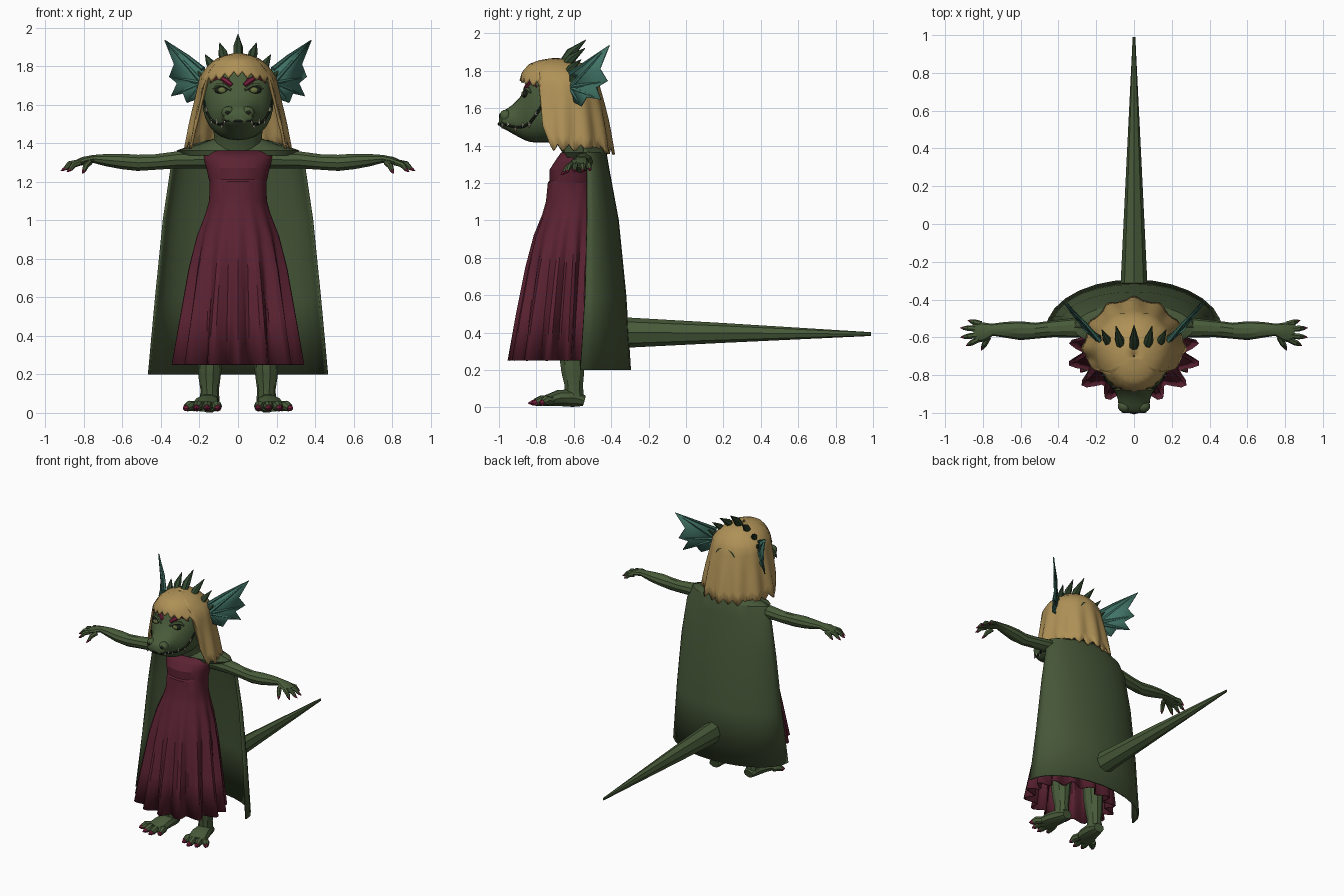
import bpy, bmesh, math
from mathutils import Vector
from mathutils.bvhtree import BVHTree

if "Cube" in bpy.data.objects:
    bpy.data.objects.remove(bpy.data.objects["Cube"])

def material(name, rgb):
    m = bpy.data.materials.new(name)
    m.diffuse_color = (*rgb, 1)
    m.use_nodes = True
    m.node_tree.nodes["Principled BSDF"].inputs["Base Color"].default_value = m.diffuse_color
    return m

SKIN = material("skin_green", (.066, .105, .042))
SPIKE = material("dark_green", (.030, .062, .028))
CAPE = material("cape_green", (.062, .095, .040))
HAIR = material("blonde", (.43, .285, .095))
DRESS = material("wine_red", (.105, .016, .032))
FIN = material("teal", (.052, .170, .130))
CLAW = material("magenta", (.180, .014, .045))
TOOTH = material("ivory", (.55, .52, .40))
DARK = material("near_black", (.012, .015, .010))
IRIS = material("olive", (.14, .17, .05))

def make(name, verts, faces, mat, angle=30, solid=0):
    me = bpy.data.meshes.new(name)
    me.from_pydata([tuple(v) for v in verts], [], faces)
    bm = bmesh.new()
    bm.from_mesh(me)
    bmesh.ops.recalc_face_normals(bm, faces=bm.faces)
    bm.to_mesh(me)
    bm.free()
    me.materials.append(mat)
    ob = bpy.data.objects.new(name, me)
    bpy.context.collection.objects.link(ob)
    bpy.context.view_layer.objects.active = ob
    ob.select_set(True)
    bpy.ops.object.shade_smooth_by_angle(angle=math.radians(angle))
    ob.select_set(False)
    if solid:
        mod = ob.modifiers.new("thickness", "SOLIDIFY")
        mod.thickness, mod.offset = solid, 0
    return ob

def loft(name, rings, mat, closed=True, cap=True, **kw):
    n = len(rings[0])
    verts = [v for r in rings for v in r]
    faces = []
    for i in range(len(rings) - 1):
        for j in range(n if closed else n - 1):
            k = (j + 1) % n
            faces.append((i*n + j, i*n + k, (i+1)*n + k, (i+1)*n + j))
    if cap:
        faces += [tuple(range(n)), tuple(range(len(verts) - n, len(verts)))]
    make(name, verts, faces, mat, **kw)
    return verts, faces

def tube(name, pts, radii, mat, sides=8, **kw):
    """Radii are numbers or (sideways, upward) pairs."""
    pts = [Vector(p) for p in pts]
    rings = []
    for i, p in enumerate(pts):
        t = (pts[min(i + 1, len(pts) - 1)] - pts[max(i - 1, 0)]).normalized()
        ref = Vector((0, 1, 0)) if abs(t.z) > .9 else Vector((0, 0, 1))
        u = t.cross(ref).normalized()
        w = u.cross(t)
        a, b = radii[i] if isinstance(radii[i], tuple) else (radii[i],) * 2
        ang = [2*math.pi*j/sides for j in range(sides)]
        rings.append([p + u*a*math.cos(q) + w*b*math.sin(q) for q in ang])
    return loft(name, rings, mat, **kw)

def ball(name, c, r, mat):
    cx, cy, cz = c
    rings = []
    for i in range(9):
        a = math.pi*(.02 + .96*i/8)
        rings.append([(cx + r[0]*math.sin(a)*math.cos(b), cy + r[1]*math.cos(a),
                       cz + r[2]*math.sin(a)*math.sin(b))
                      for b in (2*math.pi*j/12 for j in range(12))])
    loft(name, rings, mat, angle=60)

def table(rows, z):
    """Interpolate rows (z, values...) listed from high to low z."""
    for a, b in zip(rows, rows[1:]):
        if z >= b[0]:
            f = min(1, (a[0] - z)/(a[0] - b[0]))
            return [p + (q - p)*f for p, q in zip(a[1:], b[1:])]
    return rows[-1][1:]

# head: sections along y as (y, half width, bottom, top)
HEAD = [(-.47, .09, 1.53, 1.74), (-.55, .16, 1.46, 1.81), (-.65, .185, 1.43, 1.84),
        (-.73, .185, 1.415, 1.84), (-.80, .165, 1.415, 1.80), (-.835, .145, 1.42, 1.755),
        (-.86, .125, 1.428, 1.705), (-.89, .10, 1.443, 1.655), (-.925, .086, 1.462, 1.62),
        (-.96, .082, 1.482, 1.595), (-.985, .074, 1.495, 1.58), (-1.0, .045, 1.51, 1.56)]
def power(c, e):
    return math.copysign(abs(c)**e, c)
rings = []
for y, w, lo, hi in HEAD:
    q = [2*math.pi*j/28 for j in range(28)]
    rings.append([(w*power(math.cos(a), .88), y, (lo + hi)/2 + (hi - lo)/2*power(math.sin(a), .9)) for a in q])
hv, hf = loft("head", rings, SKIN, angle=40)
tree = BVHTree.FromPolygons(hv, hf)
def on_side(y, z):
    return tree.ray_cast(Vector((1, y, z)), Vector((-1, 0, 0)))[0]
def on_front(x, z):
    return tree.ray_cast(Vector((x, -2, z)), Vector((0, 1, 0)))[0]

# mouth line and teeth
half = [on_side(y, z) for y, z in [(-.75, 1.635), (-.775, 1.61), (-.80, 1.565), (-.835, 1.52),
        (-.87, 1.50), (-.91, 1.497), (-.95, 1.507), (-.98, 1.517)]]
flip = [Vector((-p.x, p.y, p.z)) for p in reversed(half)]
tube("mouth_line", half + [Vector((0, -1.0, 1.515))] + flip, [.003] + [.008]*15 + [.003], DARK, 6)
for s, side in ((1, "left"), (-1, "right")):
    for i, p in enumerate(half[2:]):
        q = Vector((s*p.x, p.y, p.z))
        d = -1 if i % 2 else 1
        tube(f"{side}_tooth_{i}", [q, q + Vector((s*.006, -.004, .026*d))], [.009, .001], TOOTH, 5)
    # nose and nostril
    ball(f"{side}_nose", (s*.05, -.965, 1.558), (.036, .032, .034), SKIN)
    ball(f"{side}_nostril", (s*.054, -.994, 1.56), (.013, .006, .011), DARK)
    # eye, upper lid and brow
    e = on_front(s*.083, 1.675)
    ball(f"{side}_eye", e, (.040, .016, .020), DARK)
    ball(f"{side}_iris", (e.x, e.y - .012, e.z), (.020, .008, .015), IRIS)
    lid = [on_front(s*x, z) for x, z in [(.035, 1.675), (.07, 1.697), (.105, 1.70), (.13, 1.682)]]
    tube(f"{side}_lid", lid, [.006, .013, .013, .005], SKIN, 6)
    brow = [on_front(s*x, z) for x, z in [(.032, 1.70), (.06, 1.722), (.10, 1.745), (.145, 1.712)]]
    tube(f"{side}_brow", brow, [.011, .016, .014, .004], CLAW, 6)

# hair: columns from the crown down to a jagged hem; rows (z, half width, front y, back y)
HAIRP = [(1.862, .004, -.705, -.695), (1.85, .075, -.78, -.60), (1.83, .115, -.835, -.55),
         (1.79, .160, -.87, -.505), (1.74, .192, -.885, -.475), (1.62, .215, -.875, -.445),
         (1.50, .240, -.86, -.42), (1.35, .268, -.85, -.395)]
COLS, ROWS = 96, 13
hair = []
for i in range(ROWS):
    ring = []
    for j in range(COLS):
        th = 2*math.pi*j/COLS
        d = math.degrees(min(th, 2*math.pi - th))
        jag = (0, .018, .04, .018)[j % 4]
        hem = 1.745 + jag*.8 - .0006*d if d < 58 else 1.375 + jag - .0002*(d - 60)
        if 58 <= d < 68:
            hem += .16*(68 - d)/10
        z = 1.862 - (1.862 - hem)*(i/(ROWS - 1))**1.6
        rx, yf, yb = table(HAIRP, z)
        cy = -.66 if z < 1.8 else (yf + yb)/2
        f = 1 + .035*math.cos(12*th)*min(1, max(0, 1.78 - z)*4)
        ry = cy - yf if math.cos(th) > 0 else yb - cy
        ring.append((rx*f*math.sin(th), cy - ry*f*math.cos(th), z))
    hair.append(ring)
loft("hair", hair, HAIR, cap=False, solid=.014, angle=35)

# crown spikes
for x, dx, y0, y1, z0, z1, r in [(0, 0, -.67, -.535, 1.82, 1.965, .027), (.065, .03, -.66, -.54, 1.81, 1.92, .025),
                                 (.125, .045, -.645, -.56, 1.77, 1.86, .022), (.165, .05, -.625, -.57, 1.72, 1.79, .018)]:
    for s in ((1, -1) if x else (1,)):
        mid = (s*(x + dx*.45), y0 + (y1 - y0)*.4, z0 + (z1 - z0)*.52)
        tube("crown_spike", [(s*x, y0, z0), mid, (s*(x + dx), y1, z1)], [r*.9, r, .002], SPIKE, 7)

# ear fins: webbed fan with ribs
FAN = [(.18, -.62, 1.785), (.26, -.525, 1.85), (.38, -.41, 1.935), (.33, -.46, 1.81), (.355, -.42, 1.745),
       (.315, -.48, 1.71), (.345, -.455, 1.645), (.285, -.53, 1.66), (.265, -.56, 1.61), (.185, -.61, 1.64)]
for s, side in ((1, "left"), (-1, "right")):
    pts = [Vector((s*x, y, z)) for x, y, z in [(.18, -.62, 1.71)] + FAN]
    make(f"{side}_ear_fin", pts, [(0, i, i + 1) for i in range(1, 10)], FIN, solid=.008, angle=20)
    for i in (3, 5, 7, 9):
        tube(f"{side}_fin_rib", [pts[0], pts[0].lerp(pts[i], .5), pts[i]], [.014, .009, .002], FIN, 6)
    tube(f"{side}_fin_edge", [pts[1], pts[2], pts[3]], [.012, .009, .002], FIN, 6)

# dress: rows (z, half width, front y, back y, fold depth)
DR = [(1.36, .183, -.665, -.46, 0), (1.31, .172, -.70, -.46, 0), (1.27, .160, -.725, -.465, 0),
      (1.21, .147, -.725, -.475, 0), (1.20, .143, -.735, -.475, 0), (1.10, .146, -.745, -.475, 0),
      (1.03, .168, -.765, -.47, .01), (.92, .212, -.81, -.46, .03), (.75, .258, -.855, -.45, .06),
      (.50, .305, -.905, -.44, .09), (.25, .352, -.95, -.43, .12)]
dress = []
for z, rx, yf, yb, amp in DR:
    ring = []
    for j in range(84):
        th = 2*math.pi*j/84
        f = 1 - amp + amp*math.cos(14*th + .5*math.sin(3*th))
        ring.append((rx*f*math.sin(th), (yf + yb)/2 - (yb - yf)/2*f*math.cos(th), z))
    dress.append(ring)
loft("dress", dress, DRESS, cap=False, solid=.008, angle=25)

# cape: open half ring; rows (z, half width, edge y, back y)
cape = []
for z, rx, ye, yb in [(1.41, .16, -.55, -.45), (1.36, .31, -.55, -.43), (1.27, .345, -.53, -.415),
                      (1.0, .385, -.53, -.365), (.6, .425, -.54, -.325), (.2, .462, -.565, -.30)]:
    cape.append([(rx*math.cos(a), ye + (yb - ye)*math.sin(a), z)
                 for a in (math.pi*j/14 for j in range(15))])
loft("cape", cape, CAPE, closed=False, cap=False, solid=.012, angle=25)

# collar, neck and upper body
collar = [[(rx*math.cos(a), -.55 + ry*math.sin(a), z) for a in (2*math.pi*j/20 for j in range(20))]
          for z, rx, ry in [(1.43, .11, .085), (1.395, .20, .098), (1.362, .32, .108), (1.335, .29, .10)]]
loft("collar", collar, CAPE)
tube("neck", [(0, -.57, 1.28), (0, -.575, 1.38), (0, -.62, 1.50)], [(.15, .08), (.12, .09), (.13, .11)], SKIN, 14)

# tail
tube("tail", [(0, -.40, .40), (0, -.32, .40), (0, .20, .398), (0, .99, .392)],
     [(.074, .084), (.071, .081), (.046, .053), (.007, .010)], SKIN, 8, angle=20)

for s, side in ((1, "left"), (-1, "right")):
    def m(*p):
        return (s*p[0], p[1], p[2])
    # arm and palm
    tube(f"{side}_arm", [m(.14, -.55, 1.315), m(.32, -.55, 1.313), m(.43, -.555, 1.302), m(.52, -.565, 1.298),
                         m(.60, -.565, 1.305), m(.68, -.56, 1.312), m(.75, -.56, 1.318), m(.80, -.57, 1.31),
                         m(.845, -.58, 1.295)],
         [.05, (.052, .046), (.044, .042), (.042, .044), (.05, .042), (.042, .034), (.032, .022), (.052, .02),
          (.05, .014)], SKIN, 10)
    # fingers with claws
    for i, (bx, by, tx, ty, tz) in enumerate([(.81, -.53, .88, -.51, 1.265), (.83, -.555, .92, -.55, 1.258),
                                              (.83, -.59, .92, -.60, 1.256), (.82, -.61, .89, -.645, 1.25),
                                              (.77, -.60, .81, -.67, 1.242)]):
        b, t = Vector(m(bx, by, 1.30)), Vector(m(tx, ty, tz))
        k = b.lerp(t, .5) + Vector((0, 0, .012))
        e = b.lerp(t, .74)
        tube(f"{side}_finger_{i}", [b, k, e], [.016, .016, .011], SKIN, 7)
        tube(f"{side}_finger_claw_{i}", [k.lerp(e, .85), e.lerp(t, .3), t], [.009, .009, .001], CLAW, 6)
    # leg and foot
    tube(f"{side}_leg", [m(.14, -.60, .55), m(.145, -.61, .28), m(.148, -.605, .19), m(.147, -.60, .12), m(.147, -.60, .04)],
         [(.085, .085), (.066, .072), (.058, .064), (.048, .052), (.052, .056)], SKIN, 10)
    tube(f"{side}_foot", [m(.143, -.545, .035), m(.147, -.60, .05), m(.160, -.68, .05), m(.175, -.755, .034)],
         [(.04, .03), (.054, .05), (.068, .045), (.078, .028)], SKIN, 10)
    # toes with claws
    for i, (bx, tx, ty) in enumerate([(.118, .10, -.815), (.155, .162, -.845), (.195, .222, -.83), (.225, .285, -.785)]):
        b, t = Vector(m(bx, -.72, .034)), Vector(m(tx, ty, .022))
        k = b.lerp(t, .45) + Vector((0, 0, .008))
        e = b.lerp(t, .72)
        tube(f"{side}_toe_{i}", [b, k, e], [.026, .027, .020], SKIN, 8)
        tube(f"{side}_toe_claw_{i}", [k.lerp(e, .8), e.lerp(t, .35), t], [.018, .016, .002], CLAW, 6)
